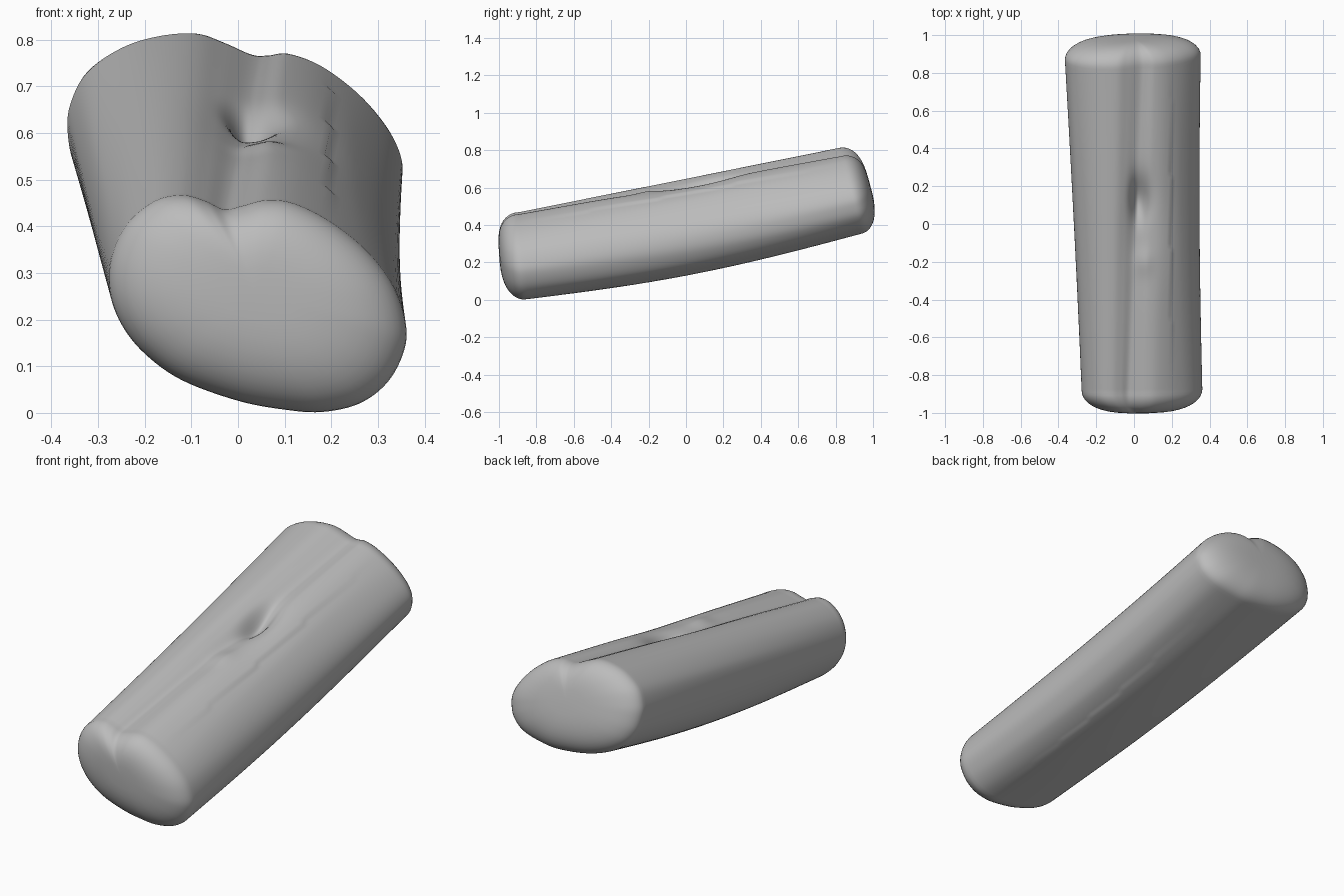
import bpy, bmesh, math
from mathutils import Vector

cube = bpy.data.objects.get("Cube")
if cube:
    bpy.data.objects.remove(cube, do_unlink=True)

# Matching (x, z) outlines of the two ends, starting at the top groove
FRONT = [(-.03, .437), (-.07, .455), (-.12, .468), (-.18, .455), (-.24, .405), (-.272, .335),
         (-.275, .26), (-.25, .19), (-.2, .127), (-.12, .07), (0, .026), (.1, .007),
         (.18, .002), (.26, .02), (.32, .065), (.355, .13), (.36, .19), (.335, .27),
         (.28, .345), (.2, .41), (.12, .45), (.06, .457), (.01, .445)]
BACK = [(.03, .764), (-.03, .79), (-.09, .81), (-.17, .805), (-.25, .78), (-.325, .728),
        (-.36, .66), (-.365, .60), (-.35, .53), (-.305, .465), (-.22, .41), (-.1, .372),
        (.05, .355), (.15, .362), (.26, .39), (.325, .44), (.35, .50), (.349, .55),
        (.32, .61), (.26, .68), (.18, .74), (.11, .766), (.065, .762)]
SUB, RINGS, CAP = 6, 90, 12


def smooth_loop(pts):
    """Closed Catmull-Rom curve through the points."""
    out, n = [], len(pts)
    v = [Vector(p) for p in pts]
    for i in range(n):
        a, b, c, d = v[i - 1], v[i], v[(i + 1) % n], v[(i + 2) % n]
        for k in range(SUB):
            t = k / SUB
            out.append(.5 * (2 * b + (c - a) * t + (2 * a - 5 * b + 4 * c - d) * t * t
                             + (3 * b - a - 3 * c + d) * t ** 3))
    return out


def bell(v, centre, width):
    return math.exp(-((v - centre) / width) ** 2)


front = [Vector((x, -.88 - .06 * (z - .25), z)) for x, z in smooth_loop(FRONT)]
back = [Vector((x, .88 - .28 * (z - .58), z)) for x, z in smooth_loop(BACK)]


def body_ring(t):
    ring = []
    for a, b in zip(front, back):
        p = a.lerp(b, t)
        mid = .24 + .34 * t
        low = min(1, max(0, (mid + .12 - p.z) / .3))
        p.z -= .042 * math.sin(math.pi * t) * low              # sagging underside
        p.x -= .008 * math.sin(math.pi * t) * (p.x > .2)       # slight waist
        if p.z > mid:
            # lowered right ridge, deep pit and the small lip before it
            p.z -= .018 * bell(p.x, .07, .1) * bell(p.y, -.02, .25)
            wide = .035 if p.x < .02 else .06
            p.z -= .06 * bell(p.x, .02, wide) * bell(p.y, .13, .11)
            p.z += .012 * bell(p.x, .05, .05) * bell(p.y, -.2, .07)
        ring.append(p)
    return ring


def cap_rings(rim, normal, height):
    """Rounded end: rings shrinking to the middle while bulging outwards."""
    centre = Vector((sum(p.x for p in rim), sum(p.y for p in rim), sum(p.z for p in rim))) / len(rim)
    rings = []
    for k in range(1, CAP):
        a = k / CAP * math.pi / 2
        s = math.cos(a) ** (2 / 3)
        rings.append([centre + (p - centre) * s + normal * height * math.sin(a) for p in rim])
    return rings, centre + normal * height


body = [body_ring(i / RINGS) for i in range(RINGS + 1)]
fcap, ftip = cap_rings(body[0], Vector((0, -1, 0)), .12)
bcap, btip = cap_rings(body[-1], Vector((0, .963, .27)), .11)

# Skin the rings
bm = bmesh.new()
rows = [[bm.verts.new(p) for p in r] for r in fcap[::-1] + body + bcap]
n = len(front)
for r0, r1 in zip(rows, rows[1:]):
    for i in range(n):
        j = (i + 1) % n
        bm.faces.new((r0[i], r0[j], r1[j], r1[i]))
for tip, row in ((ftip, rows[0]), (btip, rows[-1])):
    v = bm.verts.new(tip)
    for i in range(n):
        bm.faces.new((v, row[i], row[(i + 1) % n]))
bmesh.ops.recalc_face_normals(bm, faces=bm.faces)
for f in bm.faces:
    f.smooth = True
mesh = bpy.data.meshes.new("log_body")
bm.to_mesh(mesh)
bm.free()

# Plain grey surface
grey = bpy.data.materials.new("plain_grey")
grey.use_nodes = True
colour = (.5, .5, .5, 1)
grey.diffuse_color = colour
grey.node_tree.nodes["Principled BSDF"].inputs["Base Color"].default_value = colour
mesh.materials.append(grey)
log = bpy.data.objects.new("log_body", mesh)
bpy.context.collection.objects.link(log)
